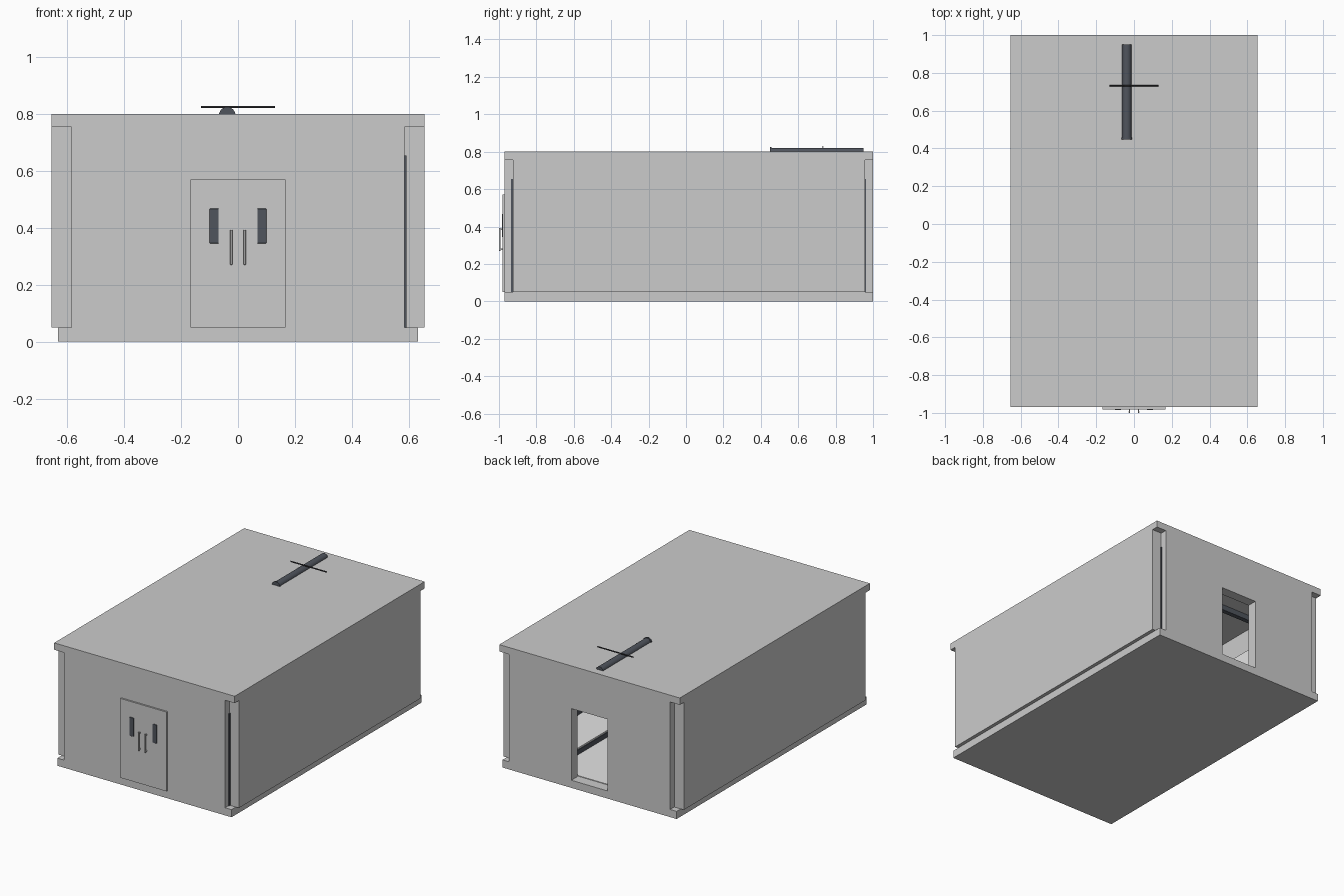
import bpy, bmesh
from math import pi
from mathutils import Matrix, Vector

cube = bpy.data.objects.get("Cube")
if cube:
    bpy.data.objects.remove(cube, do_unlink=True)


def material(name, rgb):
    m = bpy.data.materials.new(name)
    m.use_nodes = True
    m.diffuse_color = (*rgb, 1)
    m.node_tree.nodes["Principled BSDF"].inputs["Base Color"].default_value = (*rgb, 1)
    return m


GREY = material("light grey", (0.6, 0.6, 0.6))
SLATE = material("dark slate", (0.08, 0.09, 0.11))
BLACK = material("near black", (0.03, 0.03, 0.035))
WHITE = material("interior white", (0.78, 0.78, 0.78))


def finish(name, bm, mat):
    bmesh.ops.recalc_face_normals(bm, faces=bm.faces)
    mesh = bpy.data.meshes.new(name)
    bm.to_mesh(mesh)
    bm.free()
    mesh.materials.append(mat)
    ob = bpy.data.objects.new(name, mesh)
    bpy.context.collection.objects.link(ob)
    return ob


def box(name, x, y, z, mat):
    """Box from three (low, high) ranges."""
    bm = bmesh.new()
    spans = (x, y, z)
    centre = Vector([(a + b) / 2 for a, b in spans])
    size = Matrix.Diagonal([b - a for a, b in spans] + [1])
    bmesh.ops.create_cube(bm, size=1, matrix=Matrix.Translation(centre) @ size)
    return finish(name, bm, mat)


def round_off(ob, width, segments=3):
    mod = ob.modifiers.new("Bevel", "BEVEL")
    mod.width, mod.segments = width, segments


def wall_with_opening(name, half, z, door_half, door_top, y, mat):
    """Upright panel with a doorway reaching its lower edge."""
    outline = [(-half, z[0]), (-half, z[1]), (half, z[1]), (half, z[0]),
               (door_half, z[0]), (door_half, door_top),
               (-door_half, door_top), (-door_half, z[0])]
    bm = bmesh.new()
    face = bm.faces.new([bm.verts.new((px, y[0], pz)) for px, pz in outline])
    out = bmesh.ops.extrude_face_region(bm, geom=[face])
    verts = [v for v in out["geom"] if isinstance(v, bmesh.types.BMVert)]
    bmesh.ops.translate(bm, verts=verts, vec=(0, y[1] - y[0], 0))
    return finish(name, bm, mat)


def rod(name, start, end, radius, mat, sides=24):
    start, end = Vector(start), Vector(end)
    axis = end - start
    turn = axis.to_track_quat("Z", "Y").to_matrix().to_4x4()
    bm = bmesh.new()
    bmesh.ops.create_cone(bm, cap_ends=True, segments=sides, radius1=radius, radius2=radius,
                          depth=axis.length, matrix=Matrix.Translation((start + end) / 2) @ turn)
    ob = finish(name, bm, mat)
    for o in bpy.context.selected_objects:
        o.select_set(False)
    bpy.context.view_layer.objects.active = ob
    ob.select_set(True)
    bpy.ops.object.shade_smooth_by_angle(angle=pi / 5)
    return ob


# Building shell: walls stop short at the corners, leaving square notches
FLOOR, CEILING = 0.05, 0.755
box("base_slab", (-0.632, 0.632), (-0.97, 1), (0, FLOOR), GREY)
box("roof_slab", (-0.655, 0.655), (-0.97, 1), (CEILING, 0.8), GREY)
box("front_wall", (-0.585, 0.585), (-0.97, -0.91), (FLOOR, CEILING), GREY)
wall_with_opening("back_wall", 0.585, (FLOOR, CEILING), 0.132, 0.52, (0.935, 1), GREY)
for name, s in (("left", 1), ("right", -1)):
    box(name + "_wall", sorted((s * 0.583, s * 0.655)), (-0.925, 0.957), (FLOOR, CEILING), GREY)

# Dark lining whose edges show in the left corner notches
box("left_wall_lining", (0.575, 0.592), (-0.936, 0.963), (FLOOR, 0.655), SLATE)

# Front door with windows and pull handles
box("front_door", (-0.167, 0.167), (-0.981, -0.968), (FLOOR, 0.57), GREY)
for name, s in (("left", 1), ("right", -1)):
    pane = box(name + "_door_window", sorted((s * 0.068, s * 0.1)),
               (-0.985, -0.979), (0.345, 0.468), SLATE)
    round_off(pane, 0.0025)
    grip = box(name + "_door_handle", sorted((s * 0.02, s * 0.028)),
               (-1.0, -0.992), (0.27, 0.393), GREY)
    round_off(grip, 0.002)
    for end, z in (("lower", 0.274), ("upper", 0.381)):
        box(f"{name}_handle_{end}_mount", sorted((s * 0.021, s * 0.027)),
            (-0.994, -0.98), (z, z + 0.008), GREY)

# Roof pipe with end collar and thin crossbar
rod("roof_pipe", (-0.038, 0.455, 0.796), (-0.038, 0.95, 0.796), 0.025, SLATE)
rod("roof_pipe_collar", (-0.038, 0.448, 0.796), (-0.038, 0.458, 0.796), 0.029, SLATE)
rod("roof_crossbar", (-0.13, 0.732, 0.825), (0.13, 0.732, 0.825), 0.004, BLACK, 12)

# Interior seen through the back doorway
box("floor_panel", (-0.57, 0.57), (-0.9, 0.93), (FLOOR, 0.054), WHITE)
box("counter_body", (0.3, 0.57), (-0.85, 0.8), (0.054, 0.085), SLATE)
box("counter_top", (0.305, 0.57), (-0.85, 0.8), (0.085, 0.095), WHITE)
box("right_wall_panel", (-0.583, -0.57), (-0.9, 0.9), (0.054, 0.6), WHITE)
for row in range(3):
    for col in range(12):
        y, z = -0.5 + col * 0.1, 0.3 + row * 0.08
        box(f"wall_vent_{row}_{col}", (-0.572, -0.567), (y, y + 0.05), (z, z + 0.015), SLATE)
box("ceiling_beam", (-0.5, 0.5), (0.5, 0.53), (0.72, CEILING), SLATE)
